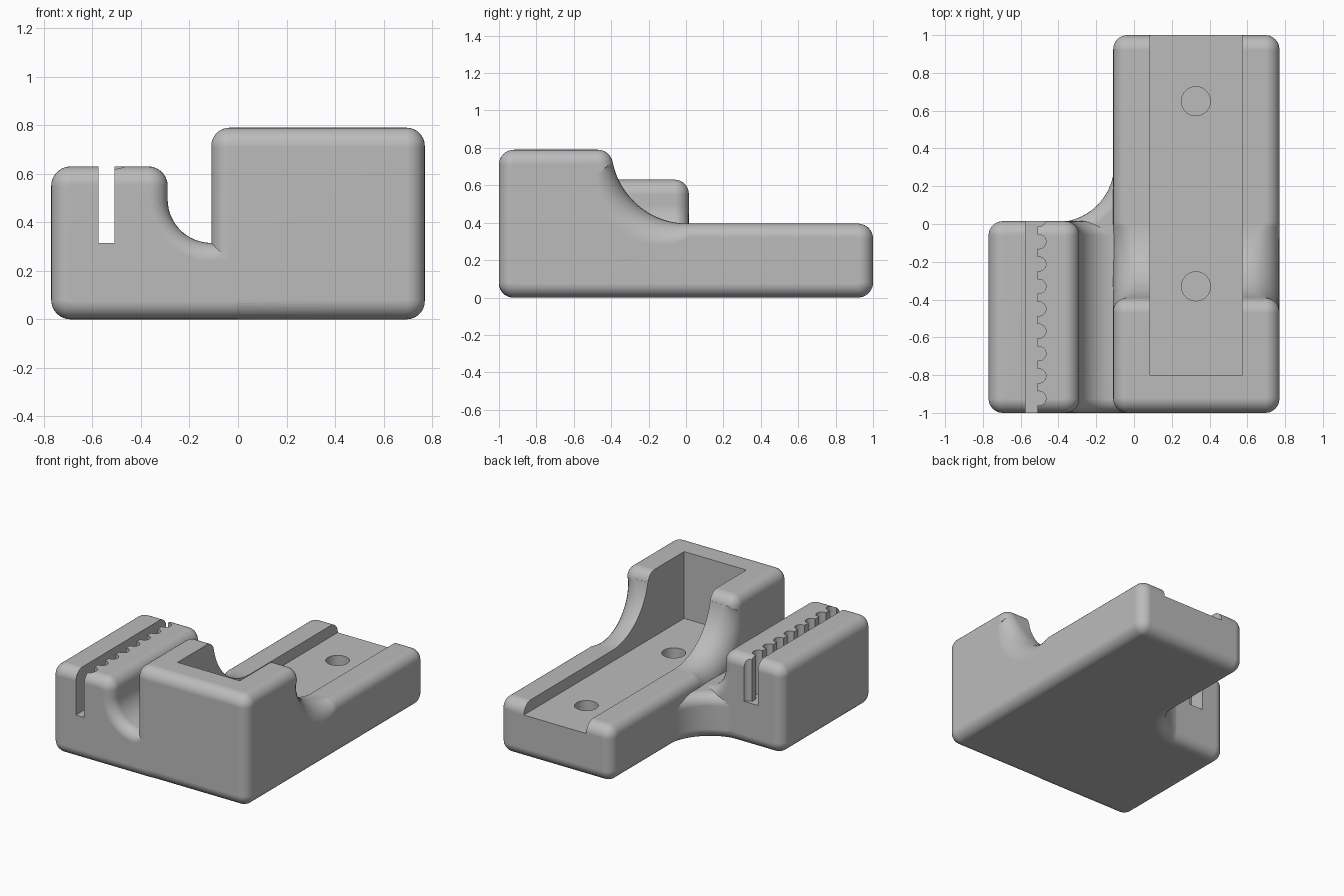
import bpy, bmesh
from math import sin, cos, pi, radians
from mathutils import Vector, Matrix

cube = bpy.data.objects.get("Cube")
if cube:
    bpy.data.objects.remove(cube, do_unlink=True)

RIM = 0.075      # rounding of the outer edges
COR = 0.08       # corner radius of the profiles
SHELF = 0.315    # height of trough floor, slot floor and bridge

grey = bpy.data.materials.new("plain grey")
grey.use_nodes = True
grey.diffuse_color = (0.5, 0.5, 0.5, 1)
grey.node_tree.nodes["Principled BSDF"].inputs["Base Color"].default_value = grey.diffuse_color


def arc(cx, cy, r, a0, a1, n=10):
    angles = [radians(a0 + (a1 - a0) * i / n) for i in range(n + 1)]
    return [Vector((cx + r * cos(a), cy + r * sin(a))) for a in angles]


def finish(bm, name):
    bmesh.ops.recalc_face_normals(bm, faces=bm.faces)
    mesh = bpy.data.meshes.new(name)
    bm.to_mesh(mesh)
    bm.free()
    mesh.materials.append(grey)
    obj = bpy.data.objects.new(name, mesh)
    bpy.context.collection.objects.link(obj)
    return obj


def rounded_prism(name, outline, axis, lo, hi, rim=None, steps=8):
    """Extrude a counter-clockwise outline along an axis, rounding both rims."""
    pts = [p for i, p in enumerate(outline) if (p - outline[i - 1]).length > 1e-4]
    count = len(pts)
    inward = []
    for i, p in enumerate(pts):
        d0 = (p - pts[i - 1]).normalized()
        d1 = (pts[(i + 1) % count] - p).normalized()
        n0, n1 = Vector((-d0.y, d0.x)), Vector((-d1.y, d1.x))
        mid = (n0 + n1).normalized()
        inward.append(mid / mid.dot(n0))
    radius = [rim(p) if rim else RIM for p in pts]

    def place(p, d):
        return {"X": (d, p.x, p.y), "Y": (p.x, d, p.y), "Z": (p.x, p.y, d)}[axis]

    bm = bmesh.new()
    rings = []
    for end, sign in ((lo, 1), (hi, -1)):
        side = []
        for k in range(steps + 1):
            a = pi / 2 * k / steps
            side.append([bm.verts.new(place(p + n * r * (1 - sin(a)), end + sign * r * (1 - cos(a))))
                         for p, n, r in zip(pts, inward, radius)])
        rings += side if sign > 0 else side[::-1]
    for low, high in zip(rings, rings[1:]):
        for i in range(count):
            j = (i + 1) % count
            bm.faces.new((low[i], low[j], high[j], high[i]))
    bm.faces.new(rings[0])
    bm.faces.new(rings[-1])
    return finish(bm, name)


def box(name, lo, hi):
    lo, hi = Vector(lo), Vector(hi)
    bm = bmesh.new()
    bmesh.ops.create_cube(bm, size=1, matrix=Matrix.Translation((lo + hi) / 2) @ Matrix.Diagonal((*(hi - lo), 1)))
    return finish(bm, name)


def cylinder(name, x, y, z0, z1, r, sides=32):
    bm = bmesh.new()
    bmesh.ops.create_cone(bm, cap_ends=True, segments=sides, radius1=r, radius2=r, depth=z1 - z0,
                          matrix=Matrix.Translation((x, y, (z0 + z1) / 2)))
    return finish(bm, name)


def combine(target, tool, operation):
    mod = target.modifiers.new("combine", "BOOLEAN")
    mod.operation, mod.solver, mod.object = operation, "EXACT", tool
    bpy.context.view_layer.objects.active = target
    bpy.ops.object.modifier_apply(modifier=mod.name)
    bpy.data.objects.remove(tool, do_unlink=True)


# Stepped body: tall front, low rear, joined by a concave sweep
sweep = arc(0.01, 0.805, 0.41, 270, 191.2, 24)
step_profile = (arc(-0.92, 0.08, COR, 180, 270) + arc(0.92, 0.08, COR, 270, 360)
                + arc(0.92, 0.315, COR, 0, 90) + sweep
                + arc(-0.471, 0.71, COR, 11.2, 90) + arc(-0.92, 0.71, COR, 90, 180))


def sweep_rim(p):
    # The rounding widens along the concave sweep
    for i, q in enumerate(sweep):
        if (p - q).length < 1e-4:
            return RIM + 0.09 * max(0, sin(pi * i / (len(sweep) - 1))) ** 0.8
    return RIM


body = rounded_prism("holder_body", step_profile, "X", -0.11, 0.77, sweep_rim)

# Side block with a curved bridge into the body
block_profile = (arc(-0.69, 0.08, COR, 180, 270) + arc(-0.01, 0.08, COR, 270, 360)
                 + arc(-0.01, SHELF - COR, COR, 0, 90) + arc(-0.11, 0.495, 0.18, 270, 180, 16)
                 + arc(-0.37, 0.55, COR, 0, 90) + arc(-0.69, 0.55, COR, 90, 180))
combine(body, rounded_prism("side_block", block_profile, "Y", -1, 0.015), "UNION")

# Concave web behind the bridge
web = [Vector(p) for p in ((-0.6, -0.5), (0.07, -0.5), (0.07, 0.6), (-0.105, 0.6))]
web += arc(-0.41, 0.315, 0.305, 0, -90, 20) + [Vector((-0.6, 0.01))]
combine(body, rounded_prism("rear_web", web, "Z", 0, SHELF), "UNION")

# Open trough with two blind holes
combine(body, box("trough", (0.085, -0.8, SHELF), (0.575, 1.2, 1)), "DIFFERENCE")
for y in (-0.33, 0.65):
    combine(body, cylinder("hole", 0.328, y, 0.15, 0.5, 0.077), "DIFFERENCE")

# Slot with a row of scallops on one wall
combine(body, box("slot", (-0.575, -1.2, SHELF), (-0.51, 0.2, 1)), "DIFFERENCE")
for i in range(9):
    combine(body, cylinder("scallop", -0.504, 0.025 - 0.1185 * i, SHELF, 1, 0.038, 24), "DIFFERENCE")

# Smooth roundings, crisp cut edges
bpy.ops.object.select_all(action="DESELECT")
body.select_set(True)
bpy.context.view_layer.objects.active = body
bpy.ops.object.shade_smooth_by_angle(angle=radians(30))
weighted = body.modifiers.new("even_shading", "WEIGHTED_NORMAL")
weighted.keep_sharp = True
